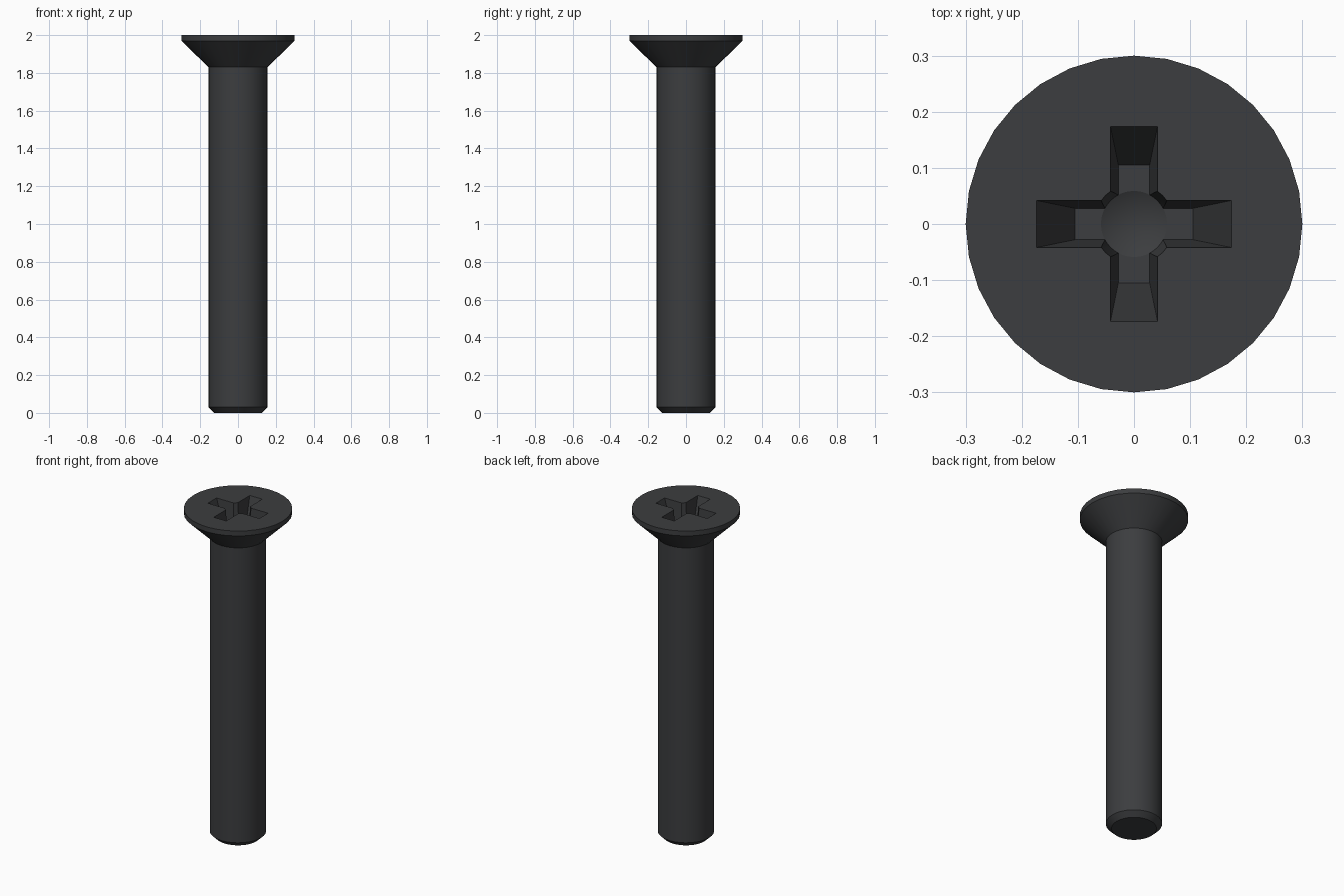
import bpy, bmesh, math

if "Cube" in bpy.data.objects:
    bpy.data.objects.remove(bpy.data.objects["Cube"])

TOP, FLOOR, OVER = 2.0, 1.80, 1.1   # OVER extends cutters a little past the top


def finish(name, bm):
    bmesh.ops.recalc_face_normals(bm, faces=bm.faces)
    mesh = bpy.data.meshes.new(name)
    bm.to_mesh(mesh)
    bm.free()
    obj = bpy.data.objects.new(name, mesh)
    bpy.context.collection.objects.link(obj)
    return obj


def lathe(name, profile, sides=32):
    """Closed turned solid; profile points with r = 0 become a tip, others a ring."""
    bm = bmesh.new()
    rings = []
    for r, z in profile:
        if r == 0:
            rings.append([bm.verts.new((0, 0, z))])
        else:
            rings.append([bm.verts.new((r * math.cos(math.tau * i / sides),
                                        r * math.sin(math.tau * i / sides), z))
                          for i in range(sides)])
    for a, b in zip(rings, rings[1:]):
        for i in range(sides):
            j = (i + 1) % sides
            if len(a) == 1:
                bm.faces.new((a[0], b[j], b[i]))
            else:
                bm.faces.new((a[i], a[j], b[j], b[i]))
    for ring in (rings[0], rings[-1]):
        if len(ring) > 1:
            bm.faces.new(ring)
    return finish(name, bm)


def tapered_slot(name, low, high, turned):
    """Box with half sizes low at the recess floor and high at the head top."""
    bm = bmesh.new()
    bmesh.ops.create_cube(bm, size=2)
    for v in bm.verts:
        t = OVER if v.co.z > 0 else 0
        x = v.co.x * (low[0] + (high[0] - low[0]) * t)
        y = v.co.y * (low[1] + (high[1] - low[1]) * t)
        v.co = (-y, x, 0) if turned else (x, y, 0)
        v.co.z = FLOOR + (TOP - FLOOR) * t
    return finish(name, bm)


# Screw body: chamfered end, plain shank, countersunk head
screw = lathe("countersunk_screw", [(0.125, 0), (0.156, 0.03), (0.156, 1.83),
                                    (0.3, 1.97), (0.3, TOP)])

# Cross recess: conical centre and two tapered slots
cutters = [lathe("recess_centre", [(0, FLOOR - 0.03), (0.059, FLOOR),
                                   (0.0732, TOP + 0.02)])]
for turned in (False, True):
    cutters.append(tapered_slot("recess_slot", (0.105, 0.028), (0.174, 0.042), turned))

bpy.context.view_layer.objects.active = screw
screw.select_set(True)
for cutter in cutters:
    cutter.hide_render = True
    mod = screw.modifiers.new("recess", 'BOOLEAN')
    mod.operation = 'DIFFERENCE'
    mod.solver = 'EXACT'
    mod.object = cutter
    bpy.ops.object.modifier_apply(modifier=mod.name)
    bpy.data.objects.remove(cutter)

bpy.ops.object.shade_smooth_by_angle(angle=math.radians(25))

# Dark oxide finish
mat = bpy.data.materials.new("dark_steel")
mat.diffuse_color = (0.045, 0.047, 0.05, 1)
mat.use_nodes = True
mat.node_tree.nodes["Principled BSDF"].inputs["Base Color"].default_value = mat.diffuse_color
screw.data.materials.clear()
screw.data.materials.append(mat)
